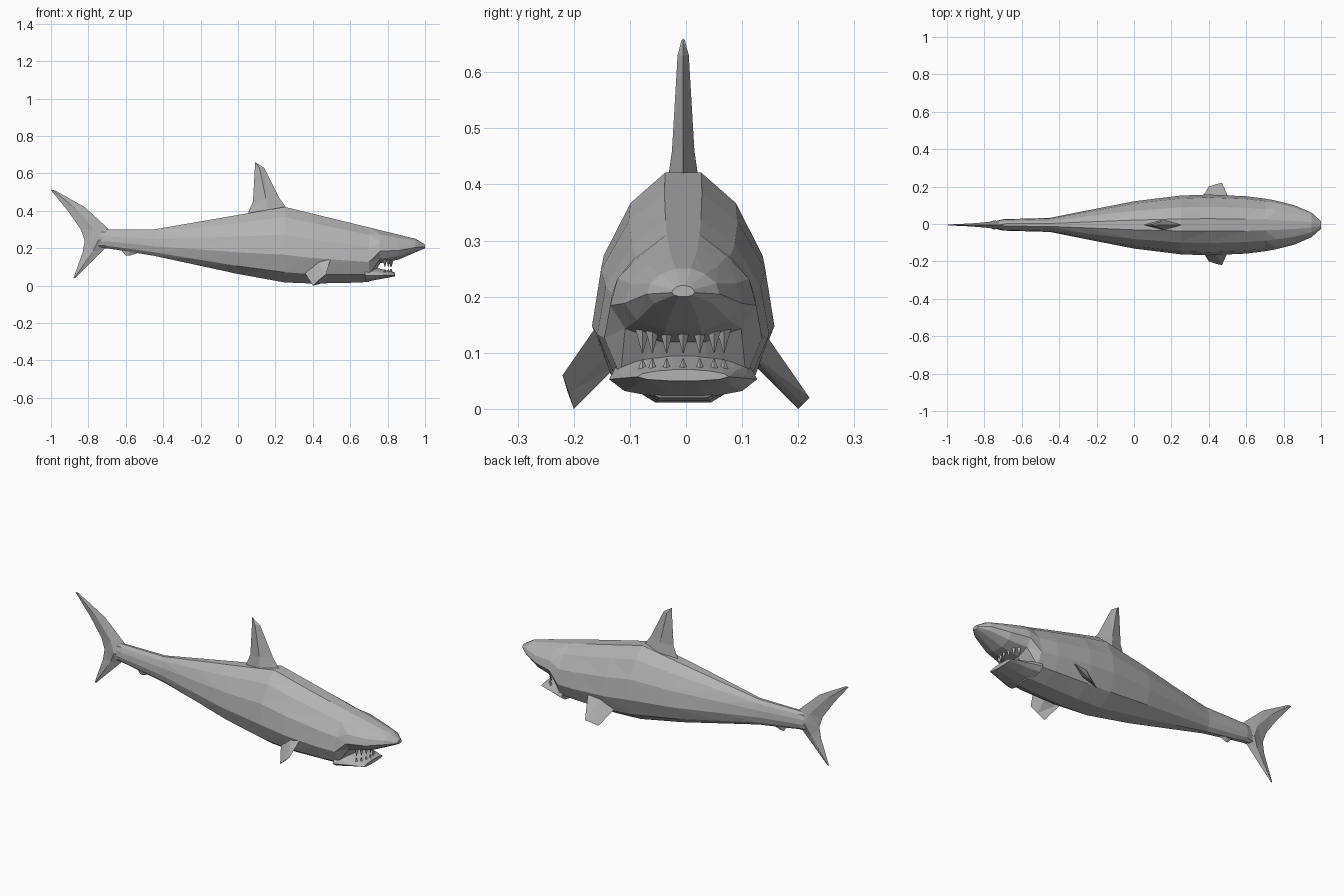
import bpy, bmesh
from math import sin, cos, pi, radians, sqrt
from mathutils import Vector

cube = bpy.data.objects.get("Cube")
if cube:
    bpy.data.objects.remove(cube, do_unlink=True)

# One grey skin colour
grey = bpy.data.materials.new("shark grey")
grey.use_nodes = True
grey.diffuse_color = (0.45, 0.45, 0.45, 1)
shader = grey.node_tree.nodes["Principled BSDF"]
shader.inputs["Base Color"].default_value = grey.diffuse_color

MIDDLE = -0.005
SIDES = 12


def loft(name, rings):
    """Flat-shaded skin through rings of equal point count, capped at both ends."""
    bm = bmesh.new()
    loops = [[bm.verts.new(point) for point in ring] for ring in rings]
    for near, far in zip(loops, loops[1:]):
        for i in range(len(near)):
            bm.faces.new((near[i - 1], near[i], far[i], far[i - 1]))
    bm.faces.new(loops[0])
    bm.faces.new(loops[-1])
    bmesh.ops.recalc_face_normals(bm, faces=bm.faces)
    bmesh.ops.triangulate(bm, faces=bm.faces)
    mesh = bpy.data.meshes.new(name)
    bm.to_mesh(mesh)
    bm.free()
    mesh.materials.append(grey)
    obj = bpy.data.objects.new(name, mesh)
    bpy.context.collection.objects.link(obj)


def section(x, low, high, half):
    """Egg-shaped cross-section, narrow at the back and full at the belly."""
    ring = []
    for i in range(SIDES):
        angle = 2 * pi * (i + 0.5) / SIDES
        width = half * sin(angle) * (1 - 0.2 * cos(angle))
        height = (low + high) / 2 + (high - low) * 0.52 * cos(angle)
        ring.append((x, MIDDLE + width, height))
    return ring


def along(line, x):
    """Height of a polyline at x, level beyond its ends."""
    for (start, low), (end, high) in zip(line, line[1:]):
        if x <= end:
            share = max(0, (x - start) / (end - start))
            return low + (high - low) * share
    return line[-1][1]


def half_width(x):
    """Thin tail stalk swelling to the shoulders, then a rounded snout."""
    shoulder = 0.4
    if x > shoulder:
        share = (x - shoulder) / (1 - shoulder)
        return max(0.02, 0.16 * sqrt(1 - share * share))
    stalk = min(0.03, 0.005 + (x + 0.8) / 4)
    swell = max(0, (x + 0.5) / (shoulder + 0.5))
    return stalk + 0.13 * sin(swell * pi / 2) ** 1.2


def fin(name, chords, thickness):
    """Diamond-section fin through (lead, trail) chords, thinning to its tip."""
    chords = [(Vector(lead), Vector(trail)) for lead, trail in chords]
    span = sum(chords[-1], Vector()) - sum(chords[0], Vector())
    last = len(chords) - 1
    rings = []
    for i, (lead, trail) in enumerate(chords):
        out = (lead - trail).cross(span).normalized()
        out *= thickness * max(0.1, 1 - i / last)
        middle = (lead + trail) / 2
        rings.append([lead, middle + out, trail, middle - out])
    loft(name, rings)


def upright_fin(name, outline, thickness):
    """Fin in the middle plane, outlined by pairs of (x, z) points."""
    fin(name, [[(x, MIDDLE, z) for x, z in chord] for chord in outline], thickness)


# Body and upper head, the underside stepping up at the mouth
BACK = [(-0.45, 0.3), (0.25, 0.42), (0.95, 0.25), (1, 0.22)]
BELLY = [(-0.7, 0.2), (-0.45, 0.16), (0.2, 0.02), (0.45, 0.01),
         (0.7, 0.02), (0.76, 0.12), (0.86, 0.14), (1, 0.2)]
STATIONS = (-0.8, -0.7, -0.45, -0.25, 0, 0.25, 0.4, 0.6, 0.7, 0.76, 0.86, 0.95, 1)
loft("body", [section(x, along(BELLY, x), along(BACK, x), half_width(x))
              for x in STATIONS])

# Lower jaw, tapering forward
jaw_rings = []
for share in (0, 0.5, 1):
    jaw_rings.append(section(0.68 + 0.16 * share, 0.02 + 0.03 * share,
                             0.11 - 0.04 * share, 0.13 - 0.05 * share))
loft("lower_jaw", jaw_rings)


# Teeth in an arc along both jaws
def tooth(name, x, y, base, tip):
    rings = []
    for radius, z in ((0.015, base), (0.001, tip)):
        rings.append([(x + radius * cos(turn * pi / 2),
                       y + radius * sin(turn * pi / 2), z) for turn in range(4)])
    loft(name, rings)


COUNT = 7
for i in range(COUNT):
    angle = radians(130) * (i / (COUNT - 1) - 0.5)
    x = 0.76 + 0.06 * cos(angle)
    y = MIDDLE + 0.08 * sin(angle)
    tooth(f"lower_tooth_{i}", x, y, 0.05, 0.09)
    tooth(f"upper_tooth_{i}", x, y, 0.15, 0.1)

# Dorsal fin
upright_fin("dorsal_fin", [
    ((0.27, 0.4), (0.05, 0.38)),
    ((0.22, 0.47), (0.08, 0.45)),
    ((0.14, 0.63), (0.09, 0.63)),
    ((0.1, 0.655), (0.09, 0.66))], 0.03)

# Tail lobes sharing a thick root
tail_root = ((-0.67, 0.25), (-0.82, 0.24))
upright_fin("upper_tail_lobe", [
    tail_root,
    ((-0.7, 0.31), (-0.84, 0.3)),
    ((-0.82, 0.42), (-0.91, 0.4)),
    ((-0.98, 0.51), (-1, 0.51))], 0.025)
upright_fin("lower_tail_lobe", [
    tail_root,
    ((-0.72, 0.19), (-0.83, 0.18)),
    ((-0.87, 0.04), (-0.88, 0.04))], 0.025)

# Small fin under the tail stalk
upright_fin("anal_fin", [
    ((-0.49, 0.19), (-0.64, 0.21)),
    ((-0.58, 0.16), (-0.6, 0.16))], 0.015)

# Pectoral fins, the right one set steeper
for name, side, lift in (("left", 1, 0), ("right", -1, 0.04)):
    fin(f"{name}_pectoral_fin", [
        ((0.51, side * 0.13, 0.15 + lift), (0.35, side * 0.12, 0.08)),
        ((0.47, side * 0.22, 0.02 + lift), (0.4, side * 0.2, 0))], 0.02)
